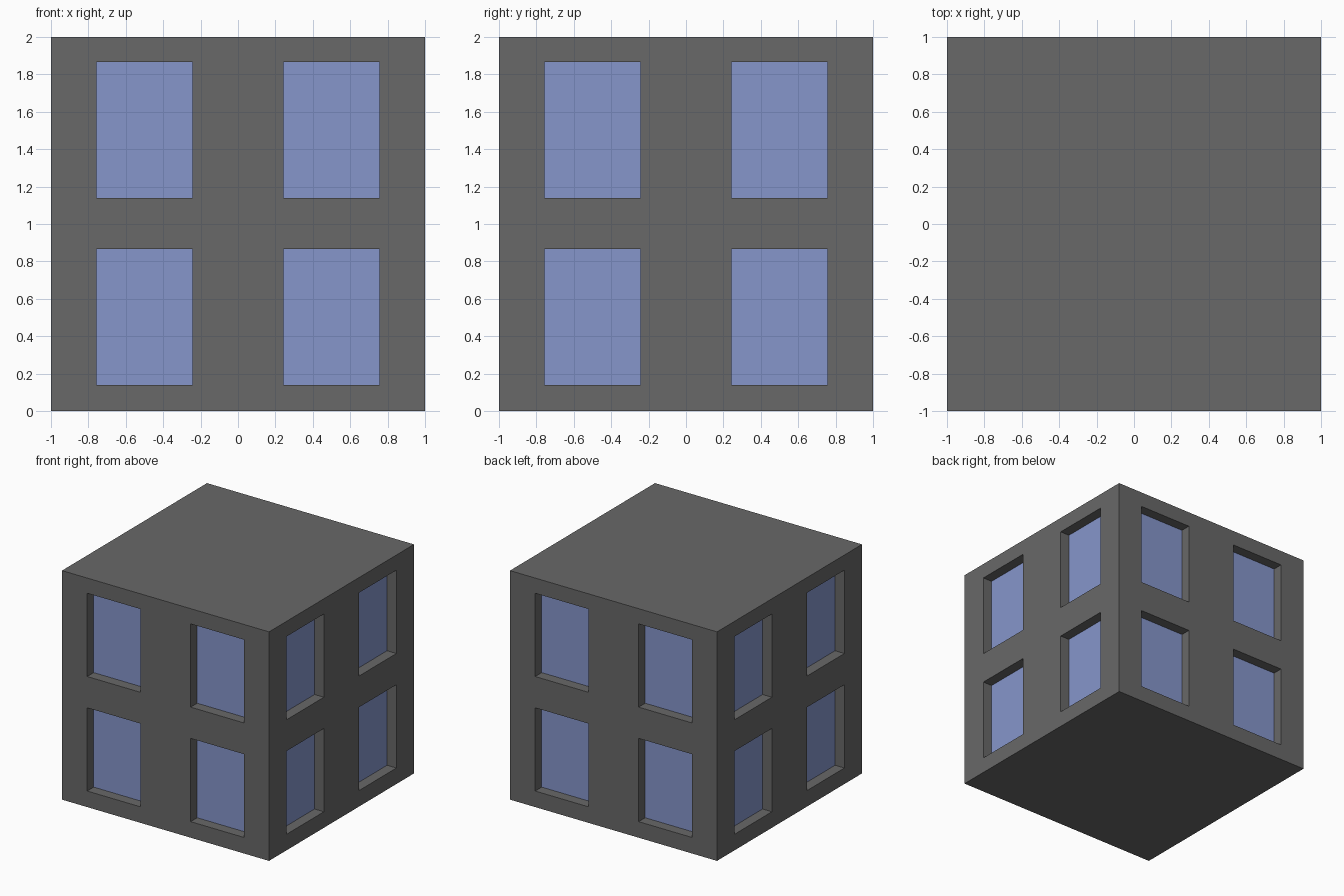
import bpy, bmesh
from mathutils import Matrix, Vector

default = bpy.data.objects.get("Cube")
if default:
    bpy.data.objects.remove(default, do_unlink=True)


def make_material(name, rgb):
    mat = bpy.data.materials.new(name)
    mat.use_nodes = True
    colour = (*rgb, 1.0)
    mat.diffuse_color = colour
    mat.node_tree.nodes["Principled BSDF"].inputs["Base Color"].default_value = colour
    return mat


wall = make_material("wall_grey", (0.138, 0.138, 0.138))
glass = make_material("window_blue", (0.238, 0.305, 0.597))

# Window layout, the same on all four walls
SIDE_EDGES = (-0.757, -0.243, 0.243, 0.757)
HEIGHT_EDGES = (0.14, 0.867, 1.14, 1.867)
RECESS = 0.09

# Solid block
bm = bmesh.new()
bmesh.ops.create_cube(bm, size=2, matrix=Matrix.Translation((0, 0, 1)))

# Cut the window outlines into the walls
for axis, edges in enumerate((SIDE_EDGES, SIDE_EDGES, HEIGHT_EDGES)):
    normal = Vector((0, 0, 0))
    normal[axis] = 1
    for e in edges:
        bmesh.ops.bisect_plane(bm, geom=bm.verts[:] + bm.edges[:] + bm.faces[:],
                               plane_co=normal * e, plane_no=normal)

# Keep the roof and the floor as single faces
bm.normal_update()
for sign in (1, -1):
    flat = [f for f in bm.faces if f.normal.z * sign > 0.9]
    bmesh.ops.dissolve_faces(bm, faces=flat)


def inside_pair(value, edges):
    return edges[0] < value < edges[1] or edges[2] < value < edges[3]


# Sink the window panes and colour them
bm.normal_update()
panes = []
for f in bm.faces:
    c = f.calc_center_median()
    along = c.y if abs(f.normal.x) > 0.9 else c.x
    if abs(f.normal.z) < 0.1 and inside_pair(along, SIDE_EDGES) and inside_pair(c.z, HEIGHT_EDGES):
        panes.append(f)
bmesh.ops.inset_individual(bm, faces=panes, thickness=0, depth=-RECESS)
for f in panes:
    f.material_index = 1

mesh = bpy.data.meshes.new("building_block")
bm.to_mesh(mesh)
bm.free()
mesh.materials.append(wall)
mesh.materials.append(glass)
block = bpy.data.objects.new("building_block", mesh)
bpy.context.collection.objects.link(block)
